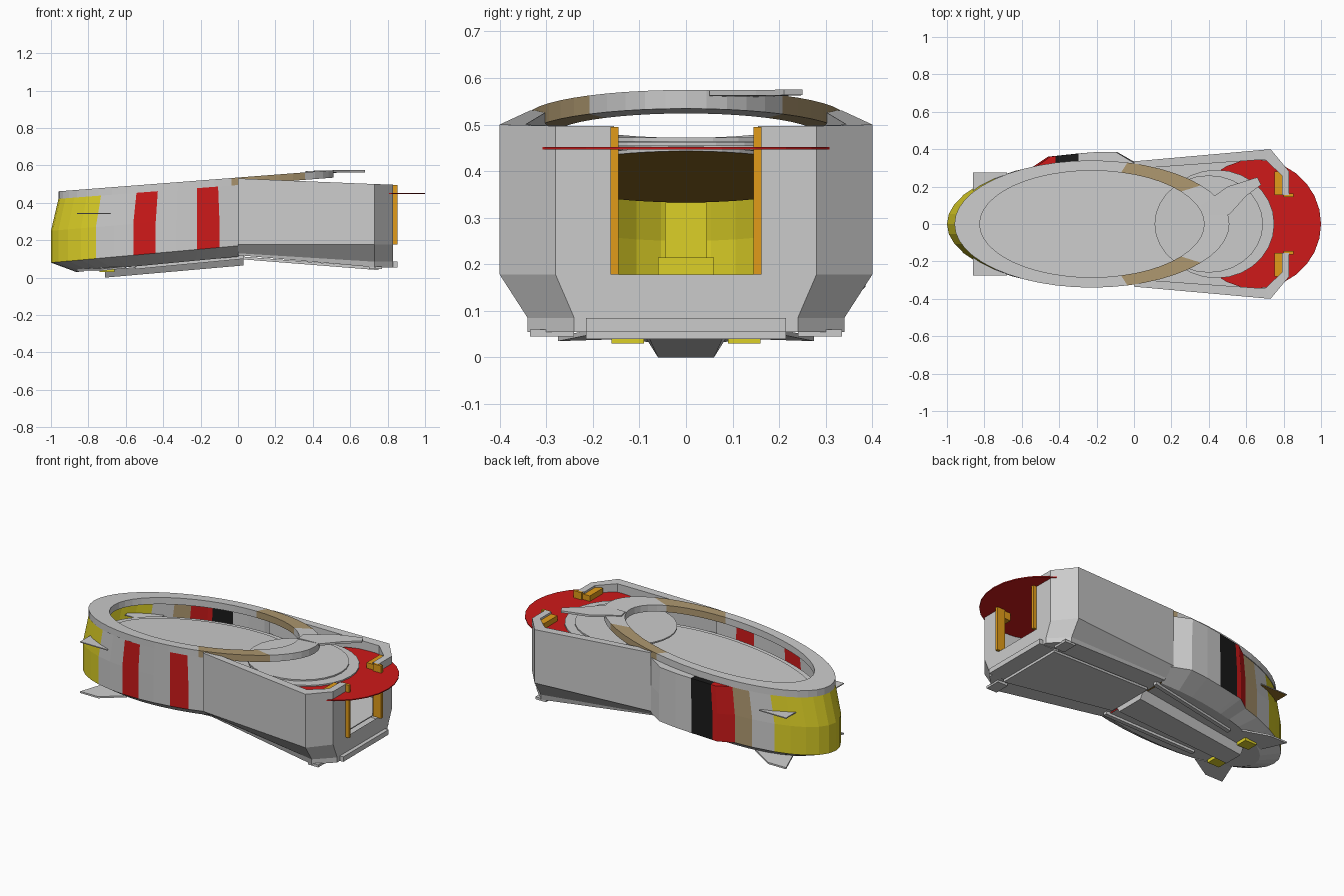
import bpy, bmesh
from math import sin, cos, pi, sqrt

if "Cube" in bpy.data.objects:
    bpy.data.objects.remove(bpy.data.objects["Cube"])

COL = {"yellow": (.72, .63, .02, 1), "red": (.62, .01, .01, 1), "tan": (.42, .31, .16, 1),
       "black": (.01, .01, .01, 1), "orange": (.75, .33, .01, 1), "brown": (.30, .16, .02, 1),
       "grey": (.6, .6, .6, 1)}
MATS = {}
for k, c in COL.items():
    MATS[k] = bpy.data.materials.new(k)
    MATS[k].diffuse_color = c


def make(name, verts, faces, cols=None):
    me = bpy.data.meshes.new(name)
    me.from_pydata(verts, [], faces)
    ob = bpy.data.objects.new(name, me)
    bpy.context.collection.objects.link(ob)
    if cols:
        names = sorted(set(cols))
        for n in names:
            me.materials.append(MATS[n])
        for p, c in zip(me.polygons, cols):
            p.material_index = names.index(c)
    bm = bmesh.new()
    bm.from_mesh(me)
    bmesh.ops.recalc_face_normals(bm, faces=bm.faces)
    bm.to_mesh(me)
    bm.free()
    return ob


def sheet(name, rows, color=None, loop_u=False, loop_v=False, cap=False):
    """Skin rows of points; color(row, column) names each face's colour."""
    n, m = len(rows[0]), len(rows)
    faces, cols = [], []
    for r in range(m if loop_v else m - 1):
        for i in range(n if loop_u else n - 1):
            j, s = (i + 1) % n, (r + 1) % m
            faces.append((r * n + i, r * n + j, s * n + j, s * n + i))
            cols.append(color(r, i) if color else "grey")
    if cap:
        faces.append(tuple(range((m - 1) * n, m * n)))
        cols.append("grey")
    return make(name, [p for r in rows for p in r], faces, cols if color else None)


def prism(name, pts, thick, top=None, bottom=None):
    """Extrude a planar outline of 3D points downwards."""
    n = len(pts)
    verts = list(pts) + [(x, y, z - thick) for x, y, z in pts]
    faces = [tuple(range(n)), tuple(range(2 * n - 1, n - 1, -1))]
    faces += [(i, (i + 1) % n, n + (i + 1) % n, n + i) for i in range(n)]
    t = top or "grey"
    cols = [t, bottom or t] + [t] * n if (top or bottom) else None
    return make(name, verts, faces, cols)


def box(name, x0, x1, y0, y1, z0, z1, col=None):
    return prism(name, [(x0, y0, z1), (x1, y0, z1), (x1, y1, z1), (x0, y1, z1)], z1 - z0, col)


def ellipse(cx, a, b, zf, n=48):
    return [(cx + a * cos(2 * pi * i / n), b * sin(2 * pi * i / n),
             zf(cx + a * cos(2 * pi * i / n))) for i in range(n)]


CX = -.225
rim_top = lambda x: .535 + .077 * x
rim_low = lambda x: .495 + .077 * x

# Bow wall: half-ellipse shell with coloured stripes and a bulge on the back side
front = [.05, -.1, -.22, -.33, -.44, -.56, -.66, -.76, -.84, -.91, -.96, -.99]
back = [-.99, -.96, -.91, -.84, -.76, -.64, -.54, -.46, -.43, -.30, -.2, -.09, .03, .05]
path = [(x, -1) for x in front] + [(-1, 1)] + [(x, 1) for x in back]
bulge = {-.46: .36, -.43: .363, -.30: .377, -.2: .385, -.09: .385}


def wall_row(a, b, zf, bulged=True):
    row = []
    for x, s in path:
        c = (x - CX) / .775
        y = b * sqrt(max(0, 1 - c * c))
        if bulged and s > 0 and x in bulge:
            y = max(y, bulge[x])
        px = CX + a * c
        row.append((px, s * y, zf(px)))
    return row


def wall_color(r, i):
    x, s = (path[i][0] + path[i + 1][0]) / 2, path[i + 1][1]
    if r > 2:
        return "grey"
    if x < -.76:
        return "yellow"
    if s < 0:
        return "red" if -.22 < x < -.1 or -.56 < x < -.44 else "grey"
    return ("tan" if -.64 < x < -.54 else "red" if -.54 < x < -.43
            else "black" if -.43 < x < -.3 else "grey")


wall_rows = [wall_row(.735, .335, rim_low, False), wall_row(.735, .335, rim_low),
             wall_row(.775, .335, lambda x: .335 + .085 * x),
             wall_row(.775, .335, lambda x: .17 + .09 * x),
             wall_row(.64, .25, lambda x: .112 + .095 * x, False)]
sheet("bow_hull", wall_rows, wall_color, cap=True)

# Tilted rim ring bridging over the rear
N = 48
sheet("rim_ring", [ellipse(CX, .735, .34, rim_top), ellipse(CX, .6, .285, rim_top),
                   ellipse(CX, .6, .285, rim_low), ellipse(CX, .735, .34, rim_low)],
      lambda r, i: "tan" if 36 < min(i + .5, N - i - .5) * 360 / N < 75 else "grey",
      loop_u=True, loop_v=True)
# Pointed fin trailing from the ring on one side
prism("rim_spike", [(.37, .05, .57), (.36, .1, .57), (.5, .2, .573), (.66, .25, .575),
                    (.68, .21, .575), (.6, .15, .574), (.51, .05, .574)], .012)

# Sunken deck, brown beneath
prism("deck", ellipse(CX, .65, .3, lambda x: .415 + .085 * x), .008, "grey", "brown")
prism("deck_inlay", ellipse(CX, .6, .27, lambda x: .421 + .085 * x), .006)

# Rear hull: side walls with thickness, one per side
outer = [(0, .335), (.73, .4), (.83, .28), (.83, .155)]
inner = [(0, .295), (.70, .345), (.79, .26), (.79, .155)]
tops = [.53, .5, .497, .497]
for s, side in ((-1, "front"), (1, "back")):
    rows = [[(x, s * y, .178) for x, y in outer],
            [(x, s * y, z) for (x, y), z in zip(outer, tops)],
            [(x, s * y, z) for (x, y), z in zip(inner, tops)],
            [(x, s * y, .178) for x, y in inner]]
    sheet("rear_wall_" + side, rows)
    # Orange door jambs
    box("door_jamb_" + side, .8, .853, s * .145, s * .162, .178, .495, "orange")
    box("jamb_return_" + side, .75, .8, s * .155, s * .28, .40, .485, "orange")
    # Thin side plates at the bow, upper and lower
    prism("upper_fin_" + side, [(-.86, s * .275, .345), (-.68, s * .275, .345),
                                (-.68, s * .15, .345), (-.86, s * .15, .345)],
          .006, "grey", "brown")
    prism("lower_fin_" + side, [(-.86, s * .275, .045), (-.74, s * .275, .045),
                                (-.6, s * .2, .06), (-.8, s * .12, .05)], .01)
    # Yellow belly vents and bottom rails
    box("belly_vent_" + side, -.74, -.66, s * .09, s * .16, .03, .055, "yellow")
    prism("belly_rail_" + side, [(-.55, s * .14, .065), (.03, s * .2, .12),
                                 (.03, s * .225, .12), (-.55, s * .165, .065)], .02)


# Rear underbelly: chamfered skirt closed by a flat bottom
def full(pts):
    return [(x, -y, z) for x, y, z in pts] + [(x, y, z) for x, y, z in reversed(pts)]


sheet("rear_belly", [full([(x, y, .178) for x, y in outer]),
                     full([(0, .27, .13), (.73, .34, .085), (.83, .24, .085), (.83, .155, .085)]),
                     full([(0, .26, .12), (.73, .34, .055), (.83, .24, .055), (.83, .155, .055)])],
      cap=True)
prism("cargo_floor", full([(x, y, .178) for x, y in inner]), .006)
prism("rear_tray", full([(.03, .15, .112), (.75, .215, .055)]), .015)
box("rear_sill", .72, .853, -.215, .215, .055, .085)
for s in (-1, 1):
    box("rear_foot", .70, .77, s * .24, s * .335, .045, .06)

# Keel under the bow
sheet("keel", [[(-.71, -.085, .04), (.03, -.12, .115), (.03, .12, .115), (-.71, .085, .04)],
               [(-.71, -.06, 0), (.03, -.09, .065), (.03, .09, .065), (-.71, .06, 0)]],
      loop_u=True, cap=True)

# Rear landing discs: red below, stepped grey above
prism("red_disc", ellipse(.65, .35, .345, lambda x: .452, 28), .006, "red")
prism("grey_disc", ellipse(.44, .31, .29, lambda x: .462, 28), .008)
prism("grey_disc_upper", ellipse(.40, .29, .26, lambda x: .472, 28), .008)

# Yellow seat-like block inside the bow
box("bow_console", -.9, -.76, -.06, .06, .09, .215, "yellow")
box("bow_console_back", -.92, -.88, -.045, .045, .09, .34, "yellow")

for m in bpy.data.materials:
    if m.users and not m.is_grease_pencil:
        m.use_nodes = True
        m.node_tree.nodes["Principled BSDF"].inputs["Base Color"].default_value = m.diffuse_color
